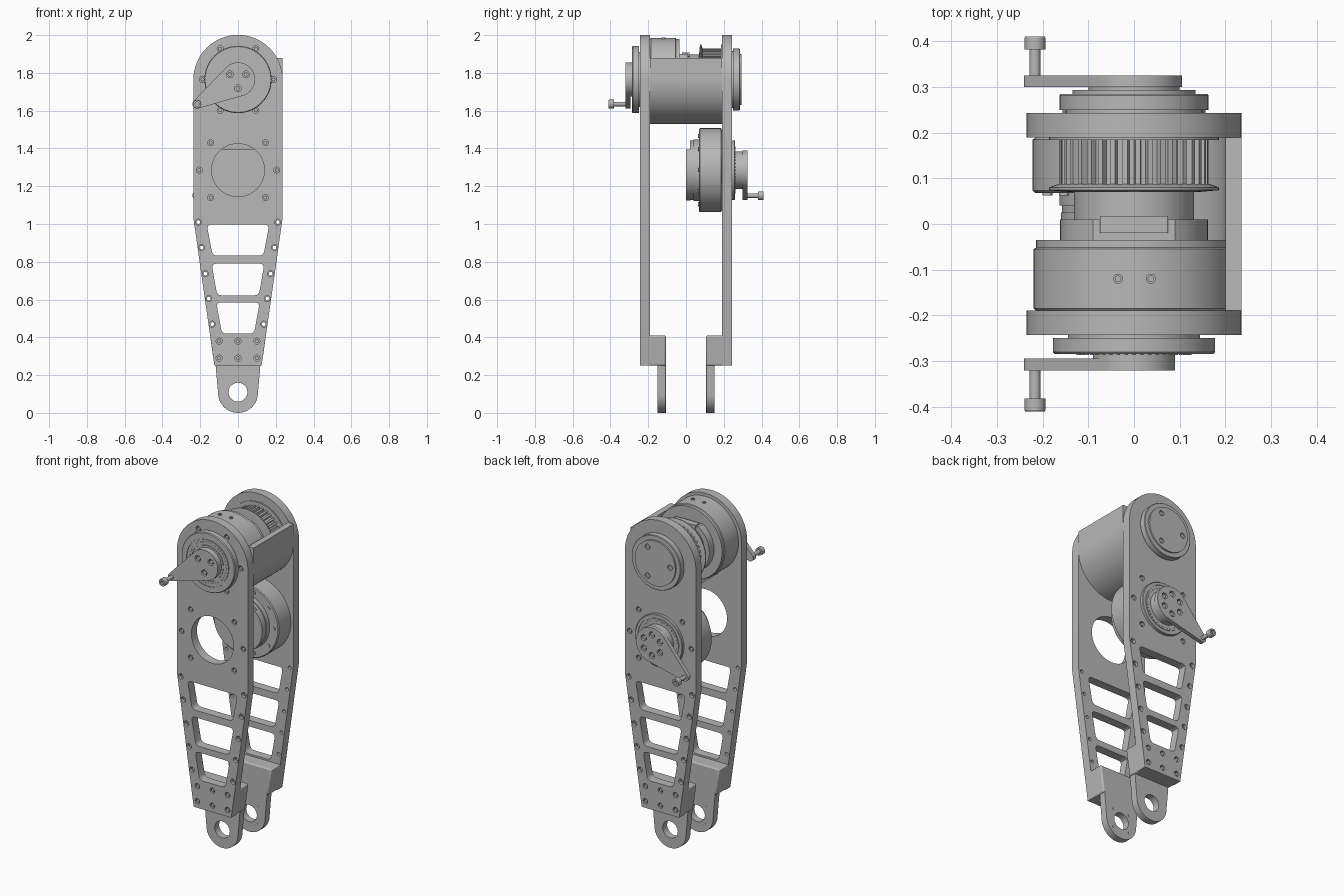
import bpy, bmesh, math
from math import sin, cos, pi, radians
from mathutils import Vector, Matrix
from mathutils.geometry import convex_hull_2d

if "Cube" in bpy.data.objects:
    bpy.data.objects.remove(bpy.data.objects["Cube"])

GREY = bpy.data.materials.new("machined_grey")
GREY.use_nodes = True
GREY.diffuse_color = (0.48, 0.48, 0.48, 1)
GREY.node_tree.nodes["Principled BSDF"].inputs["Base Color"].default_value = GREY.diffuse_color

HIP, KNEE = 1.765, 1.285          # heights of the two joint axes
OUT, SKIN, INN = 0.243, 0.225, 0.19  # plate depths from the centre


def finish(name, bm):
    bmesh.ops.remove_doubles(bm, verts=bm.verts, dist=1e-5)
    bmesh.ops.recalc_face_normals(bm, faces=bm.faces)
    mesh = bpy.data.meshes.new(name)
    bm.to_mesh(mesh)
    bm.free()
    mesh.materials.append(GREY)
    mesh.shade_smooth()
    mesh.set_sharp_from_angle(angle=radians(30))
    obj = bpy.data.objects.new(name, mesh)
    bpy.context.collection.objects.link(obj)
    return obj


def circle(x, z, r, n=24):
    return [(x + r * cos(2 * pi * i / n), z + r * sin(2 * pi * i / n)) for i in range(n)]


def hull(points):
    return [points[i] for i in convex_hull_2d([Vector(p) for p in points])]


def rounded(points, r):
    """Polygon with its corners rounded."""
    out = []
    for i, p in enumerate(points):
        p = Vector(p)
        a = p + (Vector(points[i - 1]) - p).normalized() * r
        b = p + (Vector(points[(i + 1) % len(points)]) - p).normalized() * r
        for t in (0, 0.25, 0.5, 0.75, 1):
            out.append(tuple(a * (1 - t) ** 2 + p * 2 * t * (1 - t) + b * t * t))
    return out


def prism(name, outline, y0, y1, holes=()):
    """Extrude an x-z outline with holes from y0 to y1."""
    curve = bpy.data.curves.new(name, "CURVE")
    curve.dimensions = "2D"
    curve.fill_mode = "BOTH"
    curve.extrude = abs(y1 - y0) / 2
    for loop in [outline, *holes]:
        spline = curve.splines.new("POLY")
        spline.points.add(len(loop) - 1)
        for pt, (x, z) in zip(spline.points, loop):
            pt.co = (x, z, 0, 1)
        spline.use_cyclic_u = True
    temp = bpy.data.objects.new(name + "_curve", curve)
    bpy.context.collection.objects.link(temp)
    bpy.context.view_layer.update()
    mesh = bpy.data.meshes.new_from_object(temp.evaluated_get(bpy.context.evaluated_depsgraph_get()))
    bm = bmesh.new()
    bm.from_mesh(mesh)
    bpy.data.objects.remove(temp)
    bpy.data.curves.remove(curve)
    bpy.data.meshes.remove(mesh)
    for v in bm.verts:
        v.co = (v.co.x, (y0 + y1) / 2 + v.co.z, v.co.y)
    return finish(name, bm)


def turned(name, places, profile, n=64, matrix=None):
    """Spin a (radius, y) profile round a y axis at every (x, z) place."""
    bm = bmesh.new()
    for x, z in places:
        rings = [[bm.verts.new((x + cx, y, z + cz)) for cx, cz in circle(0, 0, max(r, 1e-4), n)]
                 for r, y in profile]
        for a, b in zip(rings, rings[1:]):
            for i in range(n):
                j = (i + 1) % n
                bm.faces.new((a[i], a[j], b[j], b[i]))
        bm.faces.new(rings[0])
        bm.faces.new(rings[-1])
    if matrix:
        bm.transform(matrix)
    return finish(name, bm)


def disc(name, places, r, y0, y1, n=64):
    return turned(name, places, [(r, y0), (r, y1)], n)


def ring_of(x, z, r, n, start=0.0):
    return [(x + r * cos(start + 2 * pi * i / n), z + r * sin(start + 2 * pi * i / n)) for i in range(n)]


# Hole layout shared by both side plates
edge_holes = [(s * x, z) for s in (-1, 1) for x, z in
              ((0.21, 1.01), (0.193, 0.875), (0.173, 0.737), (0.155, 0.605), (0.137, 0.47))]
foot_bolts = [(x, z) for x in (-0.1, 0, 0.1) for z in (0.29, 0.38)]
knee_bolts = [(s * x, KNEE + z) for s in (-1, 1) for x, z in ((0.145, 0.145), (0.205, 0), (0.145, -0.145))]
hip_bolts = ring_of(0, HIP, 0.188, 6)
windows = [rounded([(-a, t), (a, t), (b, u), (-b, u)], 0.025) for a, b, t, u in
           ((0.165, 0.135, 0.997, 0.833), (0.14, 0.11, 0.79, 0.622), (0.115, 0.085, 0.585, 0.42))]
plate_outline = hull(circle(0, HIP, 0.236, 96) + [(-0.236, 1.03), (0.236, 1.03), (-0.125, 0.25), (0.125, 0.25)])
tab_outline = hull(circle(0, 0.105, 0.105, 64) + [(-0.12, 0.27), (0.12, 0.27)])

# Side plates, foot blocks and eye tabs
for side, s in (("front", -1), ("back", 1)):
    blind = foot_bolts + knee_bolts + (hip_bolts if s < 0 else [])
    large = windows + ([circle(0, KNEE, 0.14, 64)] if s < 0 else [])
    prism(side + "_plate_skin", plate_outline, s * SKIN, s * OUT,
          large + [circle(x, z, 0.016, 16) for x, z in edge_holes + blind])
    prism(side + "_plate_core", plate_outline, s * INN, s * SKIN,
          large + [circle(x, z, 0.01, 16) for x, z in edge_holes])
    disc(side + "_plate_screws", blind, 0.01, s * SKIN, s * (OUT - 0.004), 12)
    block = prism(side + "_foot_block", [(-0.148, 0.41), (0.148, 0.41), (0.125, 0.25), (-0.125, 0.25)],
                  s * 0.107, s * (INN + 0.01))
    tab = prism(side + "_eye_tab", tab_outline, s * 0.107, s * 0.15, [circle(0, 0.11, 0.05, 48)])
    for part, width in ((block, 0.008), (tab, 0.01)):
        bevel = part.modifiers.new("soft_edges", "BEVEL")
        bevel.width = width
        bevel.segments = 3
        bevel.limit_method = "ANGLE"
        bevel.angle_limit = radians(50)
    disc(side + "_tab_pins", ring_of(0, 0.11, 0.078, 4, pi / 4), 0.007, s * 0.105, s * 0.108, 12)

# Curved housing wall joining the plates on one side
arc = [radians(-a) for a in range(0, 111, 5)]
prism("housing_wall", [(0.2, 1.88), (0.236, 1.88)]
      + [(0.236 * cos(a), HIP + 0.236 * sin(a)) for a in arc]
      + [(0.2 * cos(a), HIP + 0.2 * sin(a)) for a in reversed(arc)], -INN, INN)


def flat_top(z, r, cut):
    return [(px, min(pz, z + cut)) for px, pz in circle(0, z, r, 64)]


# Hip motor and its gear between the plates
turned("hip_motor", [(0, HIP)], [(0.215, -0.19), (0.22, -0.185), (0.22, -0.055), (0.215, -0.052),
                                 (0.215, -0.035)], 96)
prism("hip_motor_collar", flat_top(HIP, 0.162, 0.135), -0.036, 0.01)
disc("hip_drum", [(0, HIP)], 0.132, 0, 0.08)
turned("hip_gear_flange", [(0, HIP)], [(0.14, 0.07), (0.186, 0.074), (0.186, 0.08), (0.165, 0.088)])
disc("hip_gear_rear_flange", [(0, HIP)], 0.186, 0.184, 0.191)
teeth = 36
gear = []
for i in range(teeth):
    for part, r in ((0, 0.148), (0.4, 0.148), (0.5, 0.163), (0.9, 0.163)):
        a = 2 * pi * (i + part) / teeth
        gear.append((r * cos(a), HIP + r * sin(a)))
prism("hip_gear", gear, 0.08, 0.186)
prism("hip_connector", rounded([(-0.075, 1.885), (0.075, 1.885), (0.075, 1.908), (-0.075, 1.908)], 0.004),
      -0.02, 0.018)
for x in (-0.035, 0.037):
    turned("motor_top_screw", [(x, 0.12)], [(0.011, HIP + 0.21), (0.011, HIP + 0.222), (0.006, HIP + 0.222),
           (0.006, HIP + 0.217)], 16, Matrix.Rotation(radians(90), 4, "X"))

# Knee motor on the back plate
turned("knee_motor", [(0, KNEE)], [(0.163, 0.04), (0.163, 0.068), (0.217, 0.068), (0.222, 0.073),
                                   (0.222, 0.185), (0.215, INN)], 96)
prism("knee_motor_collar", flat_top(KNEE, 0.16, 0.11), 0, 0.025)
disc("knee_motor_ring", [(0, KNEE)], 0.158, 0.02, 0.045)
disc("knee_motor_screws", ring_of(0, KNEE, 0.19, 10), 0.011, 0.063, 0.07, 12)

# Front hip output disc with grooves and a dotted ring
turned("hip_output_disc", [(0, HIP)], [(0.145, -0.24), (0.145, -0.25), (0.178, -0.25), (0.178, -0.28),
       (0.174, -0.285), (0.142, -0.285), (0.142, -0.281), (0.136, -0.281), (0.136, -0.285),
       (0.108, -0.285), (0.108, -0.281), (0.102, -0.281), (0.102, -0.285)])
disc("hip_output_dots", ring_of(0, HIP, 0.122, 44), 0.004, -0.287, -0.284, 8)
disc("hip_output_hub", [(0, HIP)], 0.09, -0.297, -0.28)

# Back hip cap
cap_holes = ring_of(0, HIP, 0.1, 3, pi)
turned("hip_rear_cap", [(0, HIP)], [(0.15, 0.24), (0.15, 0.25), (0.163, 0.25), (0.163, 0.282), (0.16, 0.285),
                                    (0.135, 0.285)])
prism("hip_rear_cap_face", circle(0, HIP, 0.135, 64), 0.283, 0.294, [circle(x, z, 0.016, 20) for x, z in cap_holes])
disc("hip_rear_cap_screws", cap_holes, 0.01, 0.283, 0.29, 12)

# Knee output on the outside of the back plate
turned("knee_output_disc", [(0, KNEE)], [(0.157, 0.24), (0.157, 0.257), (0.154, 0.26), (0.138, 0.26),
       (0.138, 0.256), (0.132, 0.256), (0.132, 0.26)])
disc("knee_output_dots", ring_of(0, KNEE, 0.12, 40), 0.004, 0.258, 0.262, 8)
disc("knee_output_hub", [(0, KNEE)], 0.1, 0.255, 0.303)


# Crank levers with their pin bolts
def crank(name, z, r, tip, s, y_in, y_out, holes):
    tx, tz = tip
    prism(name + "_crank", hull(circle(0, z, r, 64) + circle(tx, tz, 0.024, 32)), s * y_in, s * y_out,
          [circle(x, hz, 0.018, 20) for x, hz in holes])
    disc(name + "_crank_screws", holes, 0.012, s * (y_in - 0.01), s * (y_out - 0.006), 12)
    turned(name + "_crank_pin", [tip], [(0.012, s * (y_out - 0.005)), (0.012, s * 0.382), (0.023, s * 0.382),
           (0.023, s * 0.408), (0.021, s * 0.411), (0.011, s * 0.411), (0.011, s * 0.396)], 24)


crank("hip", HIP, 0.09, (-0.217, 1.635), -1, 0.295, 0.321, [(-0.043, 1.792), (0.043, 1.792), (0, 1.718)])
crank("knee", KNEE, 0.105, (-0.217, 1.15), 1, 0.3, 0.325, ring_of(0, KNEE, 0.062, 6, pi / 6))
